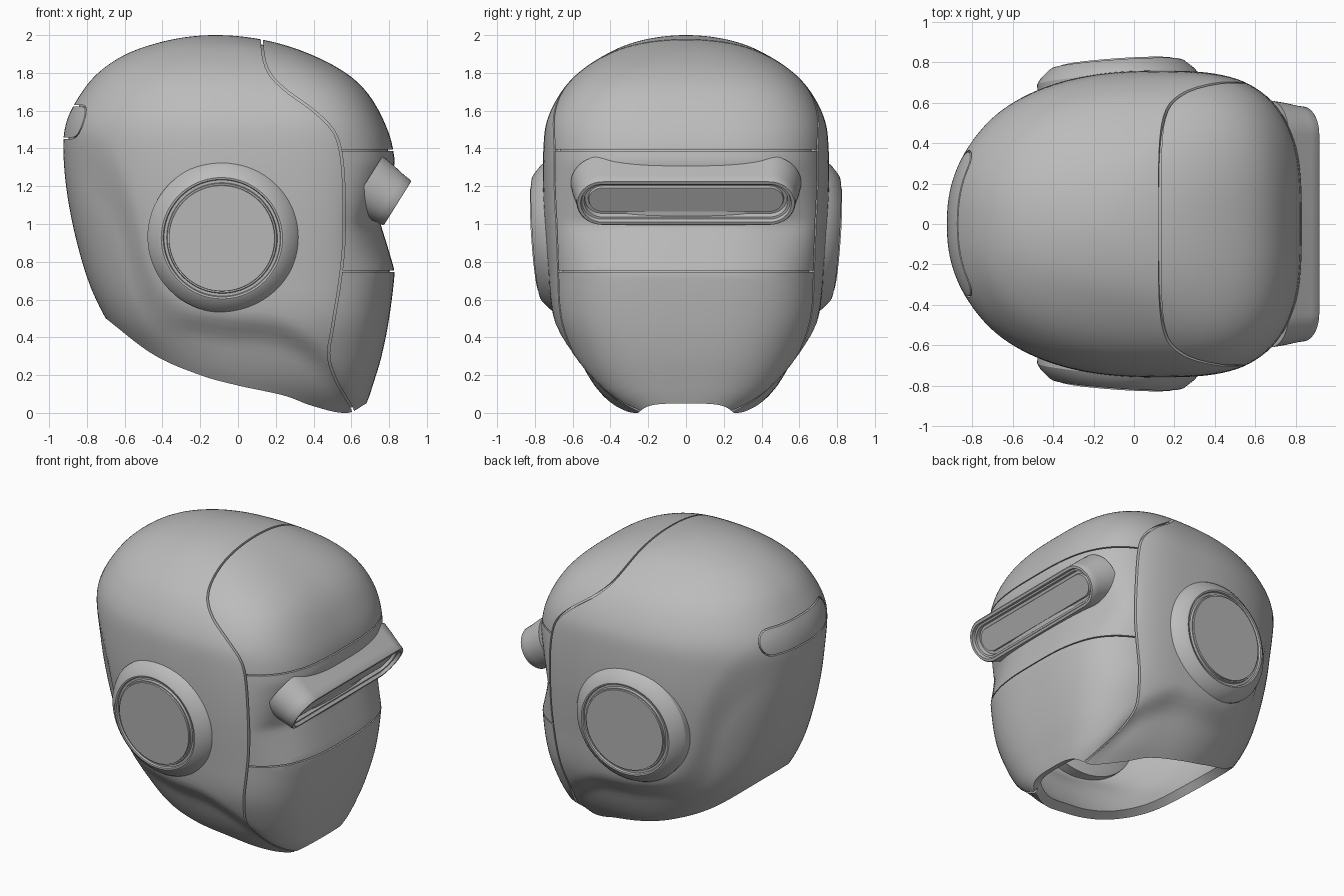
import bpy, bmesh
from math import sin, cos, pi, sqrt
from mathutils import Vector

if "Cube" in bpy.data.objects:
    bpy.data.objects.remove(bpy.data.objects["Cube"])

grey = bpy.data.materials.new("helmet_grey")
grey.use_nodes = True
grey.diffuse_color = (0.5, 0.5, 0.5, 1)
grey.node_tree.nodes["Principled BSDF"].inputs["Base Color"].default_value = grey.diffuse_color


def smooth(t):
    t = max(0.0, min(1.0, t))
    return t * t * (3 - 2 * t)


def spline(table, t, col=1):
    """Smooth interpolation of one table column over its first column."""
    last = len(table) - 1
    t = max(table[0][0], min(table[last][0], t))
    i = 0
    while i < last - 1 and t > table[i + 1][0]:
        i += 1

    def slope(k):
        a, b = table[max(k - 1, 0)], table[min(k + 1, last)]
        return (b[col] - a[col]) / (b[0] - a[0])
    p, q = table[i], table[i + 1]
    h = q[0] - p[0]
    s = (t - p[0]) / h
    blend = smooth(s)
    return (p[col] * (1 - blend) + q[col] * blend
            + h * s * (1 - s) * ((1 - s) * slope(i) - s * slope(i + 1)))


def loft(name, rings, cap_start=True, cap_end=True, loop=False, recalc=True):
    """Skin a list of closed rings into an object."""
    bm = bmesh.new()
    vs = [[bm.verts.new(p) for p in ring] for ring in rings]
    n = len(rings[0])
    for i in range(len(vs) if loop else len(vs) - 1):
        a, b = vs[i], vs[(i + 1) % len(vs)]
        for j in range(n):
            k = (j + 1) % n
            bm.faces.new((a[j], a[k], b[k], b[j]))
    if cap_start and not loop:
        bm.faces.new(vs[0][::-1])
    if cap_end and not loop:
        bm.faces.new(vs[-1])
    if recalc:
        bmesh.ops.recalc_face_normals(bm, faces=bm.faces)
    mesh = bpy.data.meshes.new(name)
    bm.to_mesh(mesh)
    bm.free()
    mesh.materials.append(grey)
    ob = bpy.data.objects.new(name, mesh)
    bpy.context.collection.objects.link(ob)
    return ob


def activate(ob):
    bpy.ops.object.select_all(action='DESELECT')
    ob.select_set(True)
    bpy.context.view_layer.objects.active = ob


def finish(ob, angle=0.6):
    activate(ob)
    bpy.ops.object.shade_smooth_by_angle(angle=angle)


def thicken(ob, amount):
    activate(ob)
    mod = ob.modifiers.new("thickness", 'SOLIDIFY')
    mod.thickness = amount
    bpy.ops.object.modifier_apply(modifier=mod.name)


def cut(ob, cutter):
    activate(ob)
    mod = ob.modifiers.new("groove", 'BOOLEAN')
    mod.operation, mod.solver, mod.object = 'DIFFERENCE', 'EXACT', cutter
    bpy.ops.object.modifier_apply(modifier=mod.name)
    bpy.data.objects.remove(cutter)


def ribbon(name, path, width, place, near, far, loop=False):
    """Thin wall along a flat path, used to cut a groove."""
    rings, n = [], len(path)
    for i, p in enumerate(path):
        before = path[(i - 1) % n] if loop else path[max(i - 1, 0)]
        after = path[(i + 1) % n] if loop else path[min(i + 1, n - 1)]
        d = (after - before).normalized() * width / 2
        side = Vector((-d.y, d.x))
        rings.append([place(p + side, near), place(p - side, near),
                      place(p - side, far), place(p + side, far)])
    return loft(name, rings, loop=loop)


def stadium(half, radius, steps=24):
    pts = []
    for end in (1, -1):
        for i in range(steps + 1):
            a = -pi / 2 + pi * i / steps
            pts.append(Vector((end * (half - radius + radius * cos(a)), end * radius * sin(a))))
    return pts


# Body sections: height, back x, front x, half width, widest x
sections = [
    (2.0, -.12, -.12, 0, -.12), (1.96, -.42, .2, .28, -.06), (1.9, -.59, .38, .42, 0),
    (1.8, -.74, .57, .57, .05), (1.7, -.825, .68, .66, .08), (1.55, -.905, .77, .735, .1),
    (1.4, -.925, .82, .755, .1), (1.1, -.895, .845, .755, .1), (.75, -.81, .83, .73, .12),
    (.5, -.7, .8, .7, .14), (.3, -.55, .76, .62, .16), (.15, -.42, .715, .53, .18),
    (.05, -.32, .68, .43, .2), (-.1, -.2, .6, .22, .22)]
sections = [(sqrt(2 - s[0]),) + s[1:] for s in sections]
# Bottom rim height and cheek crease height, along x
rim = [(-.7, .5), (-.45, .31), (-.2, .2), (0, .145), (.25, .09), (.4, .035), (.58, .0), (.68, .05)]
crease = [(-.95, 1.55), (-.75, 1.4), (-.6, 1.15), (-.5, .78), (-.35, .56), (-.1, .49),
          (.2, .46), (.36, .38), (.47, .28), (.6, .05)]


def surface(theta, u):
    back, front, half, mid = (spline(sections, u, c) for c in (1, 2, 3, 4))
    z, c, s = 2 - u * u, cos(theta), sin(theta)
    power = 2 + (1.1 if c > 0 else .3) * smooth(u / .6)
    r = (abs(c) ** power + abs(s) ** power) ** (-1 / power)
    x = mid + (front - mid if c > 0 else mid - back) * c * r
    # scoop below the eye slit
    scoop = max(0, min((z - .75) / .25, (1.33 - z) / .33))
    x -= .09 * scoop * smooth((c - .5) / .35)
    # recessed jaw
    soft = .16 + .22 * smooth((-.2 - x) / .4)
    inset = .08 * smooth((spline(crease, x) - z) / soft + .3)
    return Vector((x, half * s * r * (1 - inset), z))


def column(theta, rows=90):
    low, high = .8, sqrt(2.1)
    for _ in range(30):
        u = (low + high) / 2
        p = surface(theta, u)
        if p.z > spline(rim, p.x):
            low = u
        else:
            high = u
    return [surface(theta, low + (.02 - low) * i / rows) for i in range(rows + 1)]


columns = [column(2 * pi * j / 144) for j in range(144)]
rings = [list(r) for r in zip(*columns)]
shell = loft("helmet_shell", rings, cap_start=False, recalc=False)
liner = loft("inner_liner", rings, cap_start=False, recalc=False)
normals = [v.normal.copy() for v in liner.data.vertices]
for v, n in zip(liner.data.vertices, normals):
    v.co -= n * .026
thicken(shell, .03)
thicken(liner, .035)

# Face panel seam
seam = [(-.12, .66), (.03, .6), (.17, .52), (.3, .48), (.45, .5), (.7, .54), (.9, .56), (1.2, .56),
        (1.4, .54), (1.5, .5), (1.6, .4), (1.71, .25), (1.8, .165), (1.92, .13), (2.1, .13)]
path = [Vector((spline(seam, z), z)) for z in (-.12 + 2.2 * i / 80 for i in range(81))]
cut(shell, ribbon("seam_cutter", path, .012, lambda p, d: (p.x, d, p.y), -1, 1))

# Brow and chin seams
for z in (1.39, .75):
    line = [Vector((.55, z)), Vector((1.2, z))]
    cut(shell, ribbon("line_cutter", line, .008, lambda p, d: (p.x, d, p.y), -1, 1))

# Rear slot outline
outline = [p + Vector((0, 1.54)) for p in stadium(.36, .085, 12)]
cut(shell, ribbon("slot_cutter", outline, .008, lambda p, d: (d, p.x, p.y), -1.2, -.5, loop=True))
finish(shell)
finish(liner)

# Ear discs: radius and height of each step
ear = [(.33, -.14), (.4, -.12), (.4, 0), (.385, .025), (.335, .07), (.322, .076), (.312, .074),
       (.308, .062), (.294, .062), (.29, .076), (.282, .076), (.28, .085)]
for side, label in ((1, "left"), (-1, "right")):
    turn = Vector((-.07, side, -.07)).to_track_quat('Z', 'Y')
    centre = Vector((-.08, side * .715, .93))
    disc = loft(label + "_ear_disc",
                [[centre + turn @ Vector((r * cos(a), r * sin(a), h))
                  for a in (2 * pi * i / 72 for i in range(72))] for r, h in ear])
    finish(disc, .5)

# Hooded eye slit: inset and depth of each step
out, up = Vector((.85, 0, -.53)).normalized(), Vector((.53, 0, .85)).normalized()
slit = [(-.03, -.2), (-.02, -.13), (-.005, -.05), (0, -.008), (.006, 0), (.022, 0), (.028, -.02),
        (.04, -.022), (.045, -.05), (.062, -.05), (.066, -.035)]
visor = loft("eye_slit", [[Vector((.845, 0, 1.11)) + out * d + up * p.y + Vector((0, p.x, 0))
                           for p in stadium(.58 - inset, .14 - inset)] for inset, d in slit])
finish(visor)
